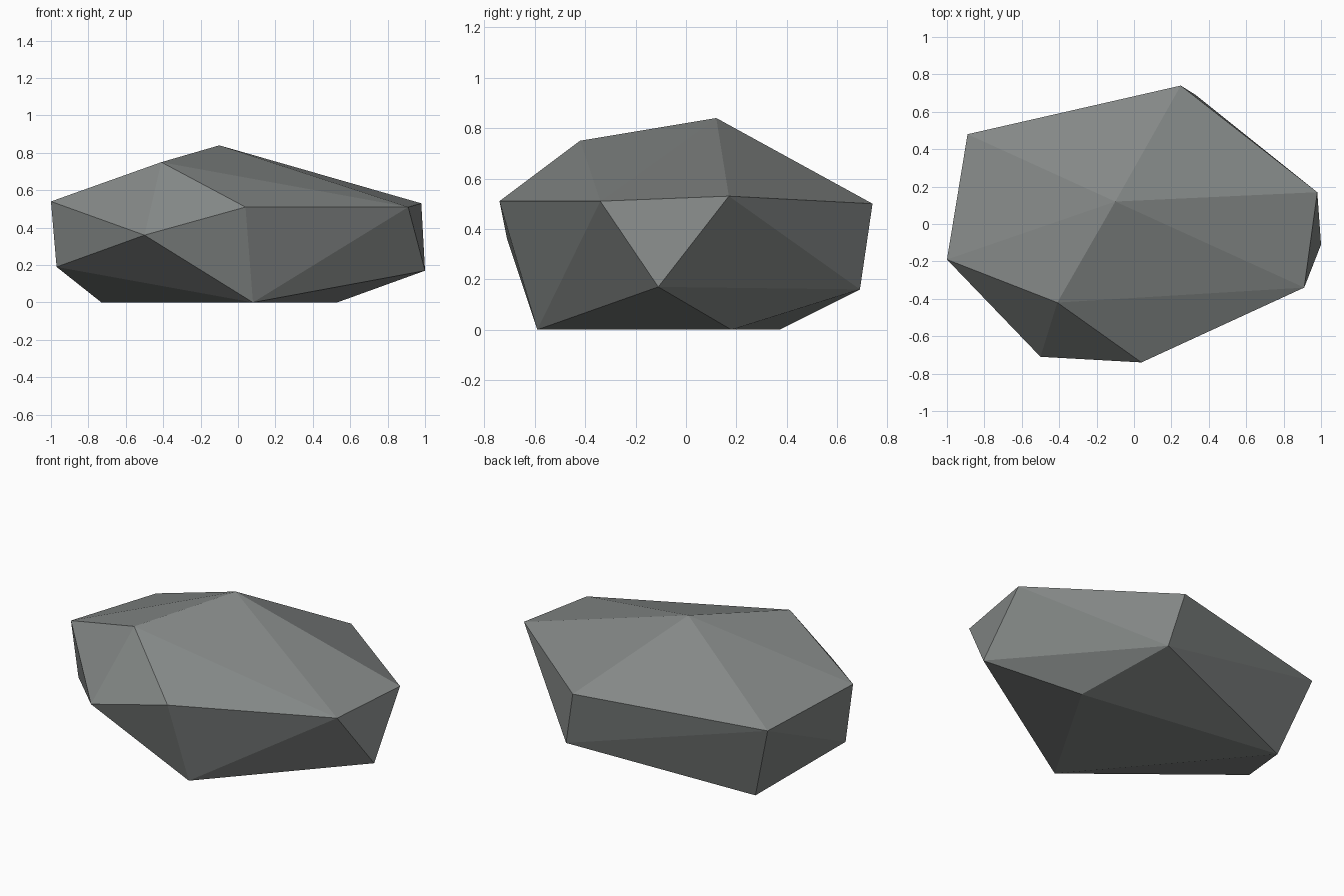
import bpy
import bmesh

# Remove the default object
default = bpy.data.objects.get("Cube")
if default:
    bpy.data.objects.remove(default, do_unlink=True)


def make_material(name, colour):
    """One flat colour for viewport and render."""
    material = bpy.data.materials.new(name)
    material.use_nodes = True
    material.diffuse_color = colour
    shader = next(n for n in material.node_tree.nodes if n.type == "BSDF_PRINCIPLED")
    shader.inputs["Base Color"].default_value = colour
    shader.inputs["Roughness"].default_value = 0.9
    return material


def make_boulder(name, rings, material):
    """Wrap a faceted convex skin around rings of corner points."""
    bm = bmesh.new()
    for ring in rings:
        for corner in ring:
            bm.verts.new(corner)
    bmesh.ops.convex_hull(bm, input=bm.verts[:], use_existing_faces=False)
    bmesh.ops.recalc_face_normals(bm, faces=bm.faces[:])
    for face in bm.faces:
        face.smooth = False
    mesh = bpy.data.meshes.new(name)
    bm.to_mesh(mesh)
    bm.free()
    mesh.materials.append(material)
    boulder = bpy.data.objects.new(name, mesh)
    bpy.context.collection.objects.link(boulder)
    return boulder


# Corners of the rock, from the flat base up to the peak
base = [(0.08, -0.59, 0), (0.53, 0.18, 0), (-0.73, 0.37, 0)]
lower_flank = [(1.0, -0.11, 0.17), (0.33, 0.69, 0.16), (-0.97, -0.16, 0.19),
               (-0.5, -0.71, 0.36)]
shoulder = [(-1.0, -0.19, 0.54), (0.04, -0.74, 0.51), (0.91, -0.34, 0.51),
            (0.98, 0.17, 0.53), (0.25, 0.74, 0.5), (-0.89, 0.48, 0.48)]
peak = [(-0.41, -0.42, 0.75), (-0.1, 0.12, 0.84)]

stone = make_material("stone grey", (0.23, 0.245, 0.24, 1))
make_boulder("boulder", [base, lower_flank, shoulder, peak], stone)
